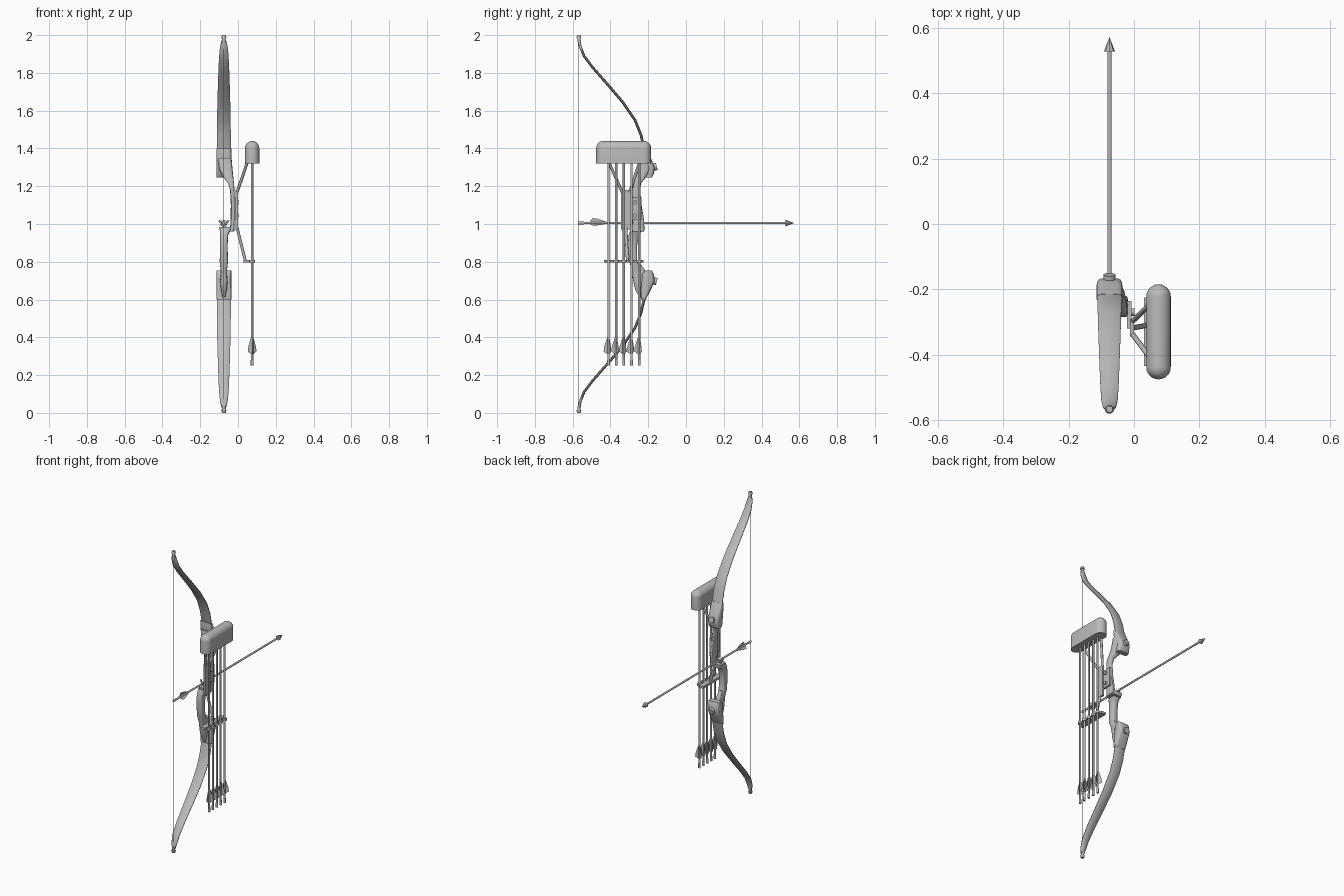
import bpy, bmesh, math
from mathutils import Vector

if "Cube" in bpy.data.objects:
    bpy.data.objects.remove(bpy.data.objects["Cube"])

grey = bpy.data.materials.new("plain grey")
grey.use_nodes = True
grey.diffuse_color = (0.5, 0.5, 0.5, 1)
grey.node_tree.nodes["Principled BSDF"].inputs["Base Color"].default_value = (0.5, 0.5, 0.5, 1)

BOW_X = -0.075
QUIVER_X = 0.075


def finish(name, bm, angle=40):
    bmesh.ops.recalc_face_normals(bm, faces=bm.faces)
    mesh = bpy.data.meshes.new(name)
    bm.to_mesh(mesh)
    bm.free()
    mesh.materials.append(grey)
    obj = bpy.data.objects.new(name, mesh)
    bpy.context.collection.objects.link(obj)
    bpy.ops.object.select_all(action='DESELECT')
    obj.select_set(True)
    bpy.context.view_layer.objects.active = obj
    bpy.ops.object.shade_smooth_by_angle(angle=math.radians(angle))
    return obj


def add_loft(bm, rings):
    """Skin closed rings of equal length and cap both ends."""
    loops = [[bm.verts.new(p) for p in ring] for ring in rings]
    n = len(loops[0])
    for a, b in zip(loops, loops[1:]):
        for i in range(n):
            bm.faces.new((a[i], a[(i + 1) % n], b[(i + 1) % n], b[i]))
    bm.faces.new(loops[0])
    bm.faces.new(loops[-1])


def add_rod(bm, a, b, r1, r2=None, sides=10):
    """Round bar or cone between two points."""
    a, b = Vector(a), Vector(b)
    r2 = r1 if r2 is None else r2
    turn = (b - a).to_track_quat('Z', 'Y')
    rings = []
    for p, r in ((a, r1), (b, r2)):
        rings.append([p + turn @ Vector((r * math.cos(t), r * math.sin(t), 0))
                      for t in (math.tau * i / sides for i in range(sides))])
    add_loft(bm, rings)


def rounded_ring(z, x0, x1, y0, y1):
    """Soft rectangle at height z."""
    cx, cy, hx, hy = (x0 + x1) / 2, (y0 + y1) / 2, (x1 - x0) / 2, (y1 - y0) / 2
    ring = []
    for i in range(16):
        c, s = math.cos(math.tau * i / 16), math.sin(math.tau * i / 16)
        ring.append((cx + hx * math.copysign(abs(c) ** 0.5, c),
                     cy + hy * math.copysign(abs(s) ** 0.5, s), z))
    return ring


def body(name, rows):
    bm = bmesh.new()
    add_loft(bm, [rounded_ring(*row) for row in rows])
    return finish(name, bm)


def box(name, x0, x1, y0, y1, z0, z1):
    bm = bmesh.new()
    add_loft(bm, [[(x0, y0, z), (x1, y0, z), (x1, y1, z), (x0, y1, z)] for z in (z0, z1)])
    return finish(name, bm)


# Limbs, tips, pockets and bolts, mirrored about the middle height
limb_path = [(-0.19, 0.30, 0.036), (-0.222, 0.40, 0.037), (-0.238, 0.47, 0.037),
             (-0.27, 0.55, 0.036), (-0.335, 0.645, 0.034), (-0.42, 0.745, 0.031),
             (-0.495, 0.83, 0.028), (-0.54, 0.89, 0.025), (-0.56, 0.94, 0.02),
             (-0.567, 0.975, 0.011)]
pocket_rows = [(0.245, -0.215, -0.18), (0.265, -0.232, -0.17), (0.30, -0.235, -0.165),
               (0.335, -0.238, -0.18), (0.37, -0.24, -0.197), (0.40, -0.238, -0.214)]
for side, word in ((1, "upper"), (-1, "lower")):
    bm = bmesh.new()
    rings = []
    for i, (y, h, half) in enumerate(limb_path):
        before, after = limb_path[max(i - 1, 0)], limb_path[min(i + 1, len(limb_path) - 1)]
        d = Vector((after[0] - before[0], after[1] - before[1])).normalized()
        ny, nz = d.y * 0.006, -d.x * 0.006
        ring = []
        for sx, sn in ((-1, 0.3), (-0.8, 1), (0, 1.2), (0.8, 1), (1, 0.3),
                       (1, -0.3), (0.8, -1), (0, -1.2), (-0.8, -1), (-1, -0.3)):
            ring.append((BOW_X + sx * half, y + sn * ny, 1 + side * (h + sn * nz)))
        rings.append(ring)
    add_loft(bm, rings)
    finish(word + "_limb", bm)

    bm = bmesh.new()
    add_rod(bm, (BOW_X, -0.566, 1 + side * 0.965), (BOW_X, -0.567, 1 + side * 0.985), 0.010, 0.009)
    add_rod(bm, (BOW_X, -0.567, 1 + side * 0.985), (BOW_X, -0.567, 1 + side), 0.014, 0.010)
    finish(word + "_tip", bm)

    body(word + "_limb_pocket",
         [(1 + side * h, -0.115, -0.035, y0, y1) for h, y0, y1 in pocket_rows])

    bm = bmesh.new()
    add_rod(bm, (BOW_X, -0.19, 1 + side * 0.295), (BOW_X, -0.155, 1 + side * 0.305), 0.019, sides=16)
    finish(word + "_limb_bolt", bm)

# Riser: lower rib, grip, shelf and offset sight window
body("lower_rib", [(0.61, -0.082, -0.068, -0.245, -0.22), (0.65, -0.09, -0.06, -0.268, -0.21),
                   (0.70, -0.095, -0.055, -0.28, -0.2), (0.76, -0.09, -0.06, -0.288, -0.22),
                   (0.80, -0.088, -0.062, -0.296, -0.25)])
body("grip", [(0.73, -0.09, -0.06, -0.285, -0.21), (0.765, -0.093, -0.057, -0.29, -0.24),
              (0.80, -0.097, -0.053, -0.30, -0.258), (0.88, -0.095, -0.055, -0.307, -0.26),
              (0.94, -0.095, -0.053, -0.305, -0.25), (0.975, -0.097, -0.035, -0.29, -0.225)])
body("arrow_shelf", [(0.96, -0.095, -0.02, -0.285, -0.222), (0.985, -0.1, -0.018, -0.283, -0.218)])
body("sight_window", [(0.965, -0.042, -0.018, -0.285, -0.22), (1.02, -0.04, -0.018, -0.282, -0.222),
                      (1.10, -0.038, -0.018, -0.28, -0.235), (1.18, -0.042, -0.019, -0.285, -0.243),
                      (1.215, -0.052, -0.021, -0.282, -0.238), (1.25, -0.08, -0.025, -0.27, -0.21),
                      (1.29, -0.10, -0.029, -0.258, -0.19), (1.35, -0.108, -0.034, -0.248, -0.2)])

# Arrow rest prongs
bm = bmesh.new()
for dx in (-0.025, 0.025):
    add_rod(bm, (BOW_X, -0.25, 0.98), (BOW_X + dx, -0.25, 1.02), 0.005)
finish("arrow_rest", bm)

# String
bm = bmesh.new()
add_rod(bm, (BOW_X, -0.57, 0.015), (BOW_X, -0.57, 1.985), 0.0018, sides=6)
finish("string", bm)


def arrow(name, nock, direction):
    """Shaft, nock, pointed head and three tapered vanes."""
    nock, d = Vector(nock), Vector(direction)
    at = lambda t: nock + d * t
    turn = d.to_track_quat('Z', 'Y')
    bm = bmesh.new()
    add_rod(bm, at(0.015), at(1.11), 0.0062)
    add_rod(bm, at(0), at(0.03), 0.0075)
    add_rod(bm, at(1.098), at(1.14), 0.017, 0.0008, sides=8)
    for k in range(3):
        a = math.radians(90 + 120 * k)
        out = turn @ Vector((math.cos(a), math.sin(a), 0))
        across = d.cross(out) * 0.001
        outline = [at(0.06) + out * 0.005, at(0.075) + out * 0.026,
                   at(0.10) + out * 0.023, at(0.155) + out * 0.005]
        add_loft(bm, [[p - across for p in outline], [p + across for p in outline]])
    finish(name, bm)


arrow("nocked_arrow", (BOW_X, -0.57, 1.005), (0, 1, 0))
quiver_ys = [-0.41 + 0.0405 * i for i in range(5)]
for i, y in enumerate(quiver_ys):
    arrow("quiver_arrow_%d" % (i + 1), (QUIVER_X, y, 0.25), (0, 0, 1))

# Quiver hood: a long pill with a flat underside
R = 0.0375
levels = [(1.32, R)] + [(1.402 + R * math.sin(t), max(R * math.cos(t), 0.001))
                        for t in (math.pi / 2 * i / 8 for i in range(9))]
rings = []
for z, r in levels:
    ring = []
    for end, start in ((-0.222, 0), (-0.438, math.pi)):
        for i in range(13):
            t = start + math.pi * i / 12
            ring.append((QUIVER_X + r * math.cos(t), end + r * math.sin(t), z))
    rings.append(ring)
bm = bmesh.new()
add_loft(bm, rings)
finish("quiver_hood", bm)

# Quiver bracket: mount, spine, forked upper arms and a lower arm
box("bracket_mount", -0.022, -0.008, -0.32, -0.235, 1.02, 1.14)
box("bracket_spine", -0.012, 0.0, -0.345, -0.29, 0.97, 1.18)
bm = bmesh.new()
for y0, y1 in ((-0.338, -0.41), (-0.297, -0.245)):
    add_rod(bm, (-0.004, y0, 1.17), (0.05, y1, 1.33), 0.008)
add_rod(bm, (-0.005, -0.318, 0.98), (0.04, -0.31, 0.80), 0.008)
finish("bracket_arms", bm)
bm = bmesh.new()
for z in (1.045, 1.115):
    add_rod(bm, (-0.01, -0.27, z), (0.002, -0.27, z), 0.011, sides=12)
finish("bracket_bolts", bm)

# Arrow gripper strip with a clip around each shaft
box("gripper_strip", 0.03, 0.062, -0.435, -0.225, 0.795, 0.81)
bm = bmesh.new()
for y in quiver_ys:
    add_rod(bm, (QUIVER_X, y, 0.795), (QUIVER_X, y, 0.81), 0.014, sides=12)
finish("gripper_clips", bm)
